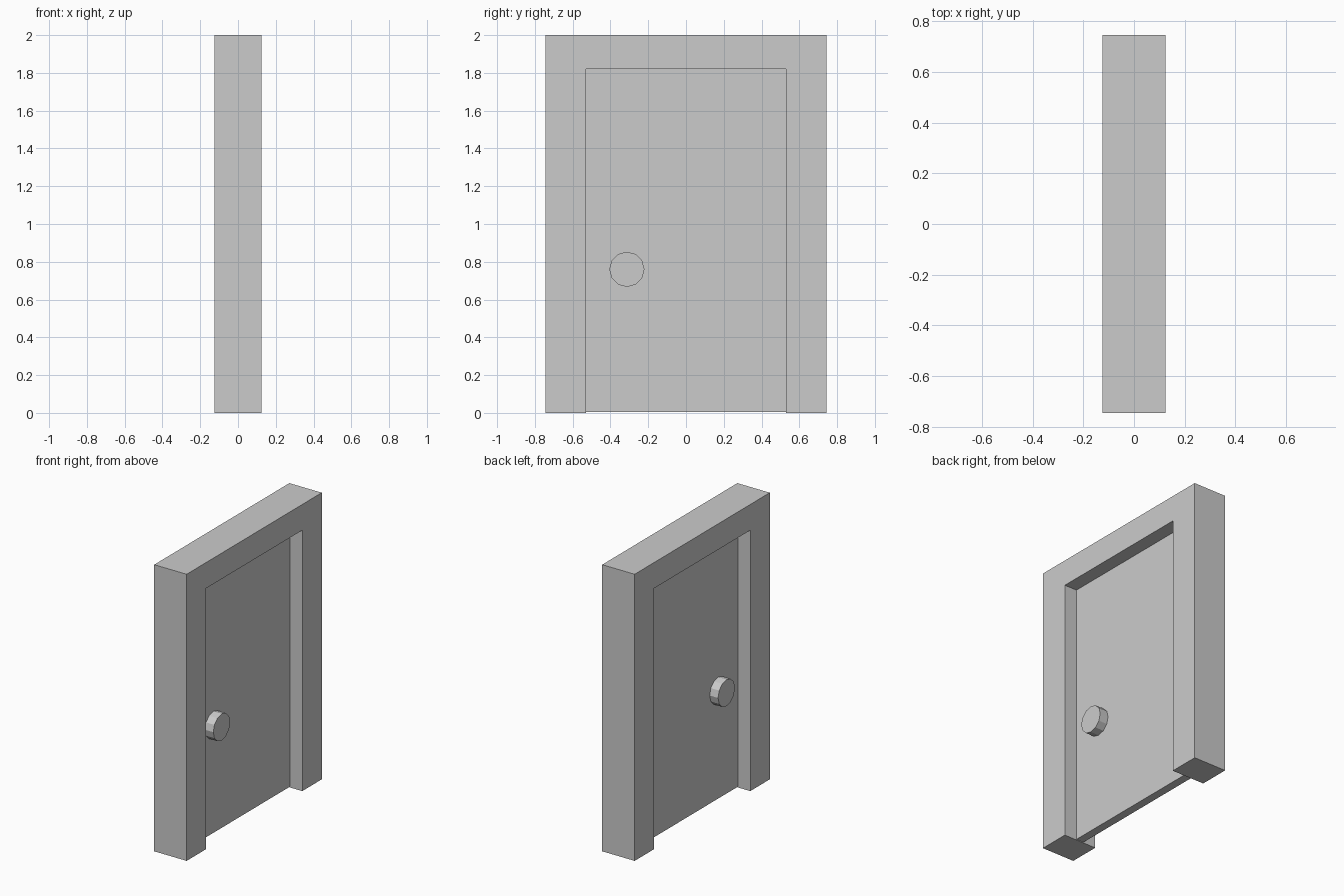
import bpy, bmesh, math

if "Cube" in bpy.data.objects:
    bpy.data.objects.remove(bpy.data.objects["Cube"])


def new_object(name, bm):
    bmesh.ops.recalc_face_normals(bm, faces=bm.faces)
    mesh = bpy.data.meshes.new(name)
    bm.to_mesh(mesh)
    bm.free()
    obj = bpy.data.objects.new(name, mesh)
    bpy.context.collection.objects.link(obj)
    return obj


def extrude_profile(name, points, half_depth):
    """Extrude a (y, z) outline along x, centred on x = 0."""
    bm = bmesh.new()
    face = bm.faces.new([bm.verts.new((-half_depth, y, z)) for y, z in points])
    result = bmesh.ops.extrude_face_region(bm, geom=[face], use_keep_orig=True)
    moved = [g for g in result["geom"] if isinstance(g, bmesh.types.BMVert)]
    bmesh.ops.translate(bm, verts=moved, vec=(2 * half_depth, 0, 0))
    return new_object(name, bm)


OUTER, TOP = 0.745, 2.0
INNER, HEAD = 0.53, 1.82

# Door frame: upside-down U
half = [(INNER, HEAD), (INNER, 0), (OUTER, 0), (OUTER, TOP)]
outline = half + [(-y, z) for y, z in reversed(half)]
extrude_profile("door_frame", outline, 0.125)

# Door panel, recessed in the frame with a small gap at the floor
extrude_profile("door_panel", [(-INNER, 0.005), (INNER, 0.005),
                               (INNER, HEAD), (-INNER, HEAD)], 0.029)

# Twelve-sided knobs, one on each face of the panel
for side, name in ((1, "right_knob"), (-1, "left_knob")):
    bpy.ops.mesh.primitive_cylinder_add(
        vertices=12, radius=0.093, depth=0.065,
        location=(side * 0.061, -0.313, 0.76),
        rotation=(0, math.pi / 2, 0))
    bpy.context.object.name = name
